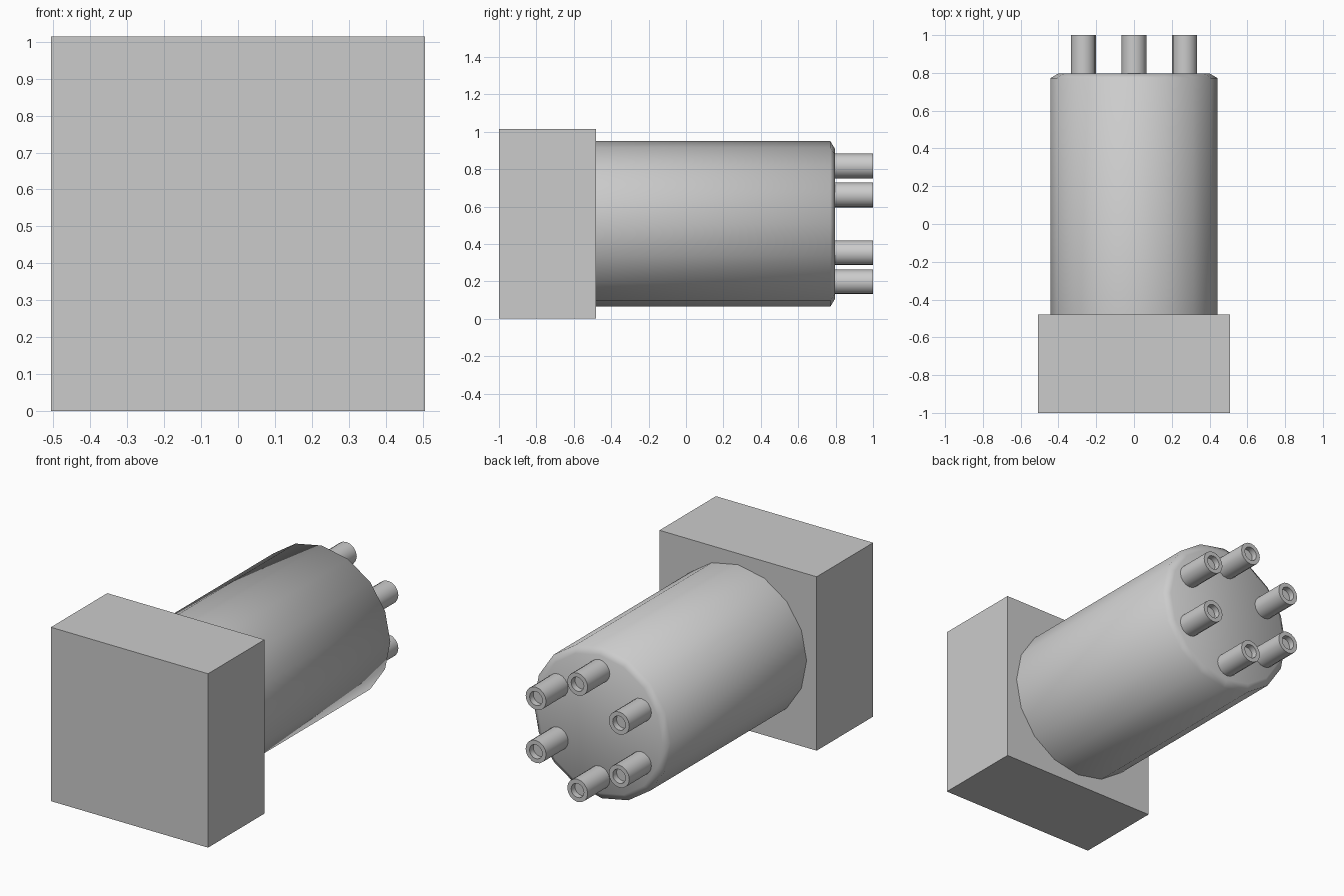
import bpy, bmesh, math
from mathutils import Matrix

cube = bpy.data.objects.get("Cube")
if cube:
    bpy.data.objects.remove(cube, do_unlink=True)

AXIS_Z = 0.507

grey = bpy.data.materials.new("plain grey")
grey.use_nodes = True
grey.diffuse_color = (0.6, 0.6, 0.6, 1)
grey.node_tree.nodes["Principled BSDF"].inputs["Base Color"].default_value = (0.6, 0.6, 0.6, 1)


def add_object(name, bm, smooth_angle=None):
    bmesh.ops.recalc_face_normals(bm, faces=bm.faces)
    mesh = bpy.data.meshes.new(name)
    bm.to_mesh(mesh)
    bm.free()
    mesh.materials.append(grey)
    obj = bpy.data.objects.new(name, mesh)
    bpy.context.collection.objects.link(obj)
    if smooth_angle:
        bpy.ops.object.select_all(action="DESELECT")
        obj.select_set(True)
        bpy.context.view_layer.objects.active = obj
        bpy.ops.object.shade_smooth_by_angle(angle=math.radians(smooth_angle))
    return obj


def lathe(name, profile, sides, x, z, smooth_angle):
    """Turn (radius, y) pairs round an axis along y and cap both ends."""
    bm = bmesh.new()
    rings = []
    for radius, y in profile:
        angles = [math.tau * i / sides for i in range(sides)]
        rings.append([bm.verts.new((x + radius * math.cos(a), y, z + radius * math.sin(a)))
                      for a in angles])
    for a, b in zip(rings, rings[1:]):
        for i in range(sides):
            j = (i + 1) % sides
            bm.faces.new((a[i], a[j], b[j], b[i]))
    bm.faces.new(rings[0])
    bm.faces.new(rings[-1])
    return add_object(name, bm, smooth_angle)


# Square block at the front
bm = bmesh.new()
bmesh.ops.create_cube(bm, size=1, matrix=Matrix.Translation((0, -0.74, AXIS_Z))
                      @ Matrix.Diagonal((1.014, 0.52, 2 * AXIS_Z, 1)))
add_object("front_block", bm)

# Barrel with a chamfered back rim
lathe("barrel", [(0.442, -0.48), (0.442, 0.772), (0.402, 0.796)], 16, 0, AXIS_Z, 60)

# Ring of six hollow pins on the back
for k in range(6):
    angle = math.radians(90 + 60 * k)
    lathe(f"pin_{k + 1}", [(0.066, 0.79), (0.066, 1.0), (0.041, 1.0), (0.041, 0.965)], 16,
          0.31 * math.cos(angle), AXIS_Z + 0.31 * math.sin(angle), 40)
